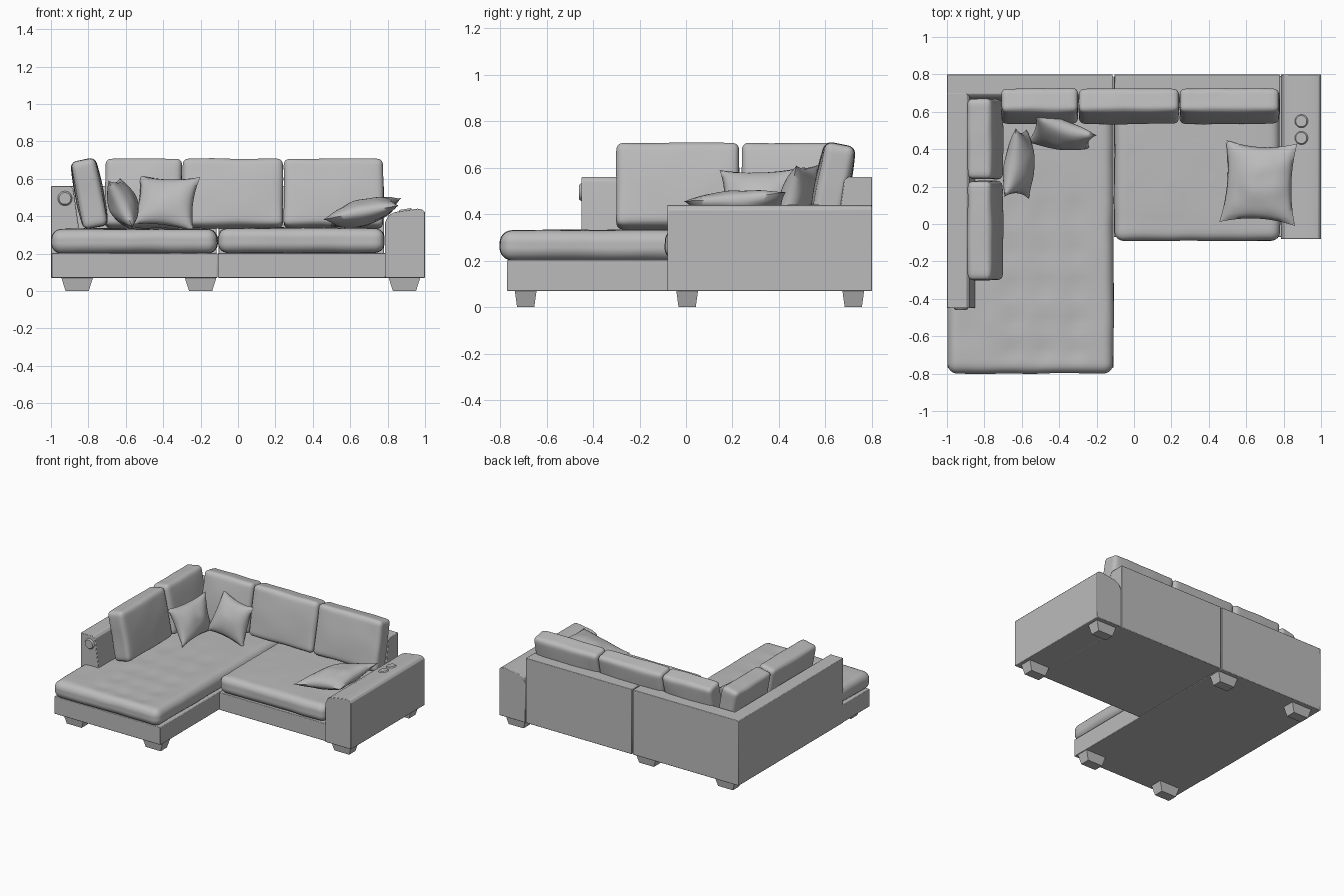
import bpy, bmesh, math
from mathutils import Vector, noise

cube = bpy.data.objects.get("Cube")
if cube:
    bpy.data.objects.remove(cube, do_unlink=True)

fabric = bpy.data.materials.new("grey_fabric")
GREY = (0.5, 0.5, 0.5, 1)
fabric.diffuse_color = GREY
fabric.use_nodes = True
fabric.node_tree.nodes["Principled BSDF"].inputs["Base Color"].default_value = GREY


def finish(name, bm, loc=(0, 0, 0), rot=(0, 0, 0), angle=35, bevel=0):
    bmesh.ops.recalc_face_normals(bm, faces=bm.faces)
    me = bpy.data.meshes.new(name)
    bm.to_mesh(me)
    bm.free()
    me.materials.append(fabric)
    ob = bpy.data.objects.new(name, me)
    bpy.context.collection.objects.link(ob)
    ob.location = loc
    ob.rotation_euler = [math.radians(a) for a in rot]
    if bevel:
        mod = ob.modifiers.new("soft_edge", "BEVEL")
        mod.width, mod.segments = bevel, 2
    if angle:
        bpy.ops.object.select_all(action="DESELECT")
        ob.select_set(True)
        bpy.context.view_layer.objects.active = ob
        bpy.ops.object.shade_smooth_by_angle(angle=math.radians(angle))
    return ob


def prism(name, pts, axis, a, b, bevel=0.004):
    """Extrude a (side, height) profile along x or y from a to b."""
    bm = bmesh.new()
    def place(p, d):
        return (d, p[0], p[1]) if axis == "x" else (p[0], d, p[1])
    ends = [[bm.verts.new(place(p, d)) for p in pts] for d in (a, b)]
    n = len(pts)
    for ring in ends:
        bm.faces.new(ring)
    for i in range(n):
        j = (i + 1) % n
        bm.faces.new((ends[0][i], ends[0][j], ends[1][j], ends[1][i]))
    return finish(name, bm, bevel=bevel)


def box(name, lo, hi):
    pts = [(lo[0], lo[2]), (hi[0], lo[2]), (hi[0], hi[2]), (lo[0], hi[2])]
    return prism(name, pts, "y", lo[1], hi[1])


def cushion(name, size, loc, rot=(0, 0, 0), r=0.03, axis=2, crown=0.01, cuts=18, tufts=(), seed=0):
    """Rounded box, crowned along one axis, with optional tuft dimples on top."""
    h = [s / 2 for s in size]
    u_ax, v_ax = [k for k in range(3) if k != axis]
    bm = bmesh.new()
    bmesh.ops.create_cube(bm, size=2)
    bmesh.ops.subdivide_edges(bm, edges=bm.edges[:], cuts=cuts, use_grid_fill=True)
    for v in bm.verts:
        c = [math.sin(t * math.pi / 2) for t in v.co]
        p = Vector([c[k] * h[k] for k in range(3)])
        q = Vector([max(-h[k] + r, min(h[k] - r, p[k])) for k in range(3)])
        p = q + (p - q).normalized() * r
        swell = (1 - c[u_ax] ** 2) * (1 - c[v_ax] ** 2)
        p[axis] += crown * c[axis] * swell
        p += 0.004 * noise.noise_vector(p * 7 + Vector((seed, 0, 0)))
        if c[2] > 0.9:
            for tx, ty in tufts:
                d2 = (p.x + loc[0] - tx) ** 2 + (p.y + loc[1] - ty) ** 2
                p.z -= 0.009 * math.exp(-d2 / 0.003)
        v.co = p
    return finish(name, bm, loc, rot, angle=60)


def pillow(name, w, d, thick, loc, rot, seed):
    """Two puffed sheets joined at a pinched square seam."""
    bm = bmesh.new()
    for side in (-1, 1):
        made = bmesh.ops.create_grid(bm, x_segments=24, y_segments=24, size=1)["verts"]
        for vert in made:
            u, v = vert.co.x, vert.co.y
            puff = (max(0, 1 - u * u) * max(0, 1 - v * v)) ** 0.55
            x = w / 2 * u * (1 - 0.13 * (1 - v * v))
            y = d / 2 * v * (1 - 0.13 * (1 - u * u))
            crease = 0.012 * noise.noise(Vector((x * 9 + seed, y * 9, side)))
            curl = 0.02 * u * v
            vert.co = (x, y, side * puff * (thick / 2 + crease) + curl)
    bmesh.ops.remove_doubles(bm, verts=bm.verts[:], dist=0.0005)
    return finish(name, bm, loc, rot, angle=75)


def disc(name, radius, loc, rot=(0, 0, 0)):
    bm = bmesh.new()
    bmesh.ops.create_cone(bm, cap_ends=True, segments=20, radius1=radius,
                          radius2=radius * 0.75, depth=0.014)
    return finish(name, bm, loc, rot)


# Base frames
box("chaise_base", (-0.996, -0.77, 0.07), (-0.11, 0.79, 0.203))
box("seat_base", (-0.108, -0.07, 0.07), (0.79, 0.79, 0.203))

# Back walls with sloping inner faces
wall = [(1.0, 0.07), (1.0, 0.56), (0.895, 0.56), (0.88, 0.545), (0.85, 0.33), (0.85, 0.07)]
prism("chaise_wall", [(-s, z) for s, z in wall], "y", -0.45, 0.70)
back = [(s - 0.2, z) for s, z in wall]
prism("back_wall_right", back, "x", -1.0, -0.115)
prism("back_wall_left", back, "x", -0.105, 0.78)

# Armrest
arm = [(0.785, 0.07), (1, 0.07), (1, 0.42), (0.987, 0.435), (0.96, 0.44),
       (0.84, 0.422), (0.805, 0.405), (0.785, 0.365)]
prism("armrest", arm, "y", -0.08, 0.80)

# Seat cushions
tufts = [(x, y) for x in (-0.65, -0.48, -0.31) for y in (-0.68, -0.52, -0.34, -0.14, 0.06)]
cushion("chaise_cushion", (0.887, 1.55, 0.13), (-0.5535, -0.025, 0.266),
        r=0.055, crown=0.004, cuts=40, tufts=tufts)
cushion("seat_cushion", (0.885, 0.83, 0.13), (0.338, 0.325, 0.27),
        r=0.05, crown=0.004, cuts=26, seed=3)

# Back cushions: (start, end) along each wall
for i, (a, b) in enumerate([(-0.71, -0.30), (-0.295, 0.24), (0.245, 0.775)]):
    cushion(f"back_cushion_{i + 1}", (b - a, 0.13, 0.365), ((a + b) / 2, 0.63, 0.521),
            (-11, 0, 0), axis=1, crown=0.012, seed=i * 5)
for i, (a, b) in enumerate([(-0.30, 0.23), (0.24, 0.67)]):
    cushion(f"chaise_back_cushion_{i + 1}", (b - a, 0.13, 0.365), (-0.795, (a + b) / 2, 0.521),
            (-11, 0, 90), axis=1, crown=0.012, seed=20 + i * 5)

# Loose pillows
pillow("corner_pillow", 0.34, 0.30, 0.14, (-0.385, 0.475, 0.475), (68, 4, -12), 1)
pillow("chaise_pillow", 0.37, 0.28, 0.15, (-0.615, 0.325, 0.465), (70, 0, 86), 5)
pillow("arm_pillow", 0.41, 0.44, 0.14, (0.67, 0.22, 0.42), (0, -16, -3), 9)

# Round buttons on the armrest and the chaise wall end
for i, y in enumerate((0.46, 0.55)):
    disc(f"armrest_button_{i + 1}", 0.04, (0.895, y, 0.431), (0, -8.5, 0))
disc("chaise_wall_button", 0.042, (-0.925, -0.453, 0.495), (90, 0, 0))

# Tapered feet
feet = [(0.89, 0.005), (0.89, 0.72), (-0.2, 0.72), (-0.86, 0.72), (-0.2, -0.69), (-0.86, -0.69)]
for i, (x, y) in enumerate(feet):
    bm = bmesh.new()
    bmesh.ops.create_cube(bm, size=2)
    for v in bm.verts:
        top = v.co.z > 0
        v.co = (v.co.x * (0.085 if top else 0.062), v.co.y * (0.047 if top else 0.037),
                0.072 if top else 0)
    finish(f"foot_{i + 1}", bm, (x, y, 0), angle=0)
